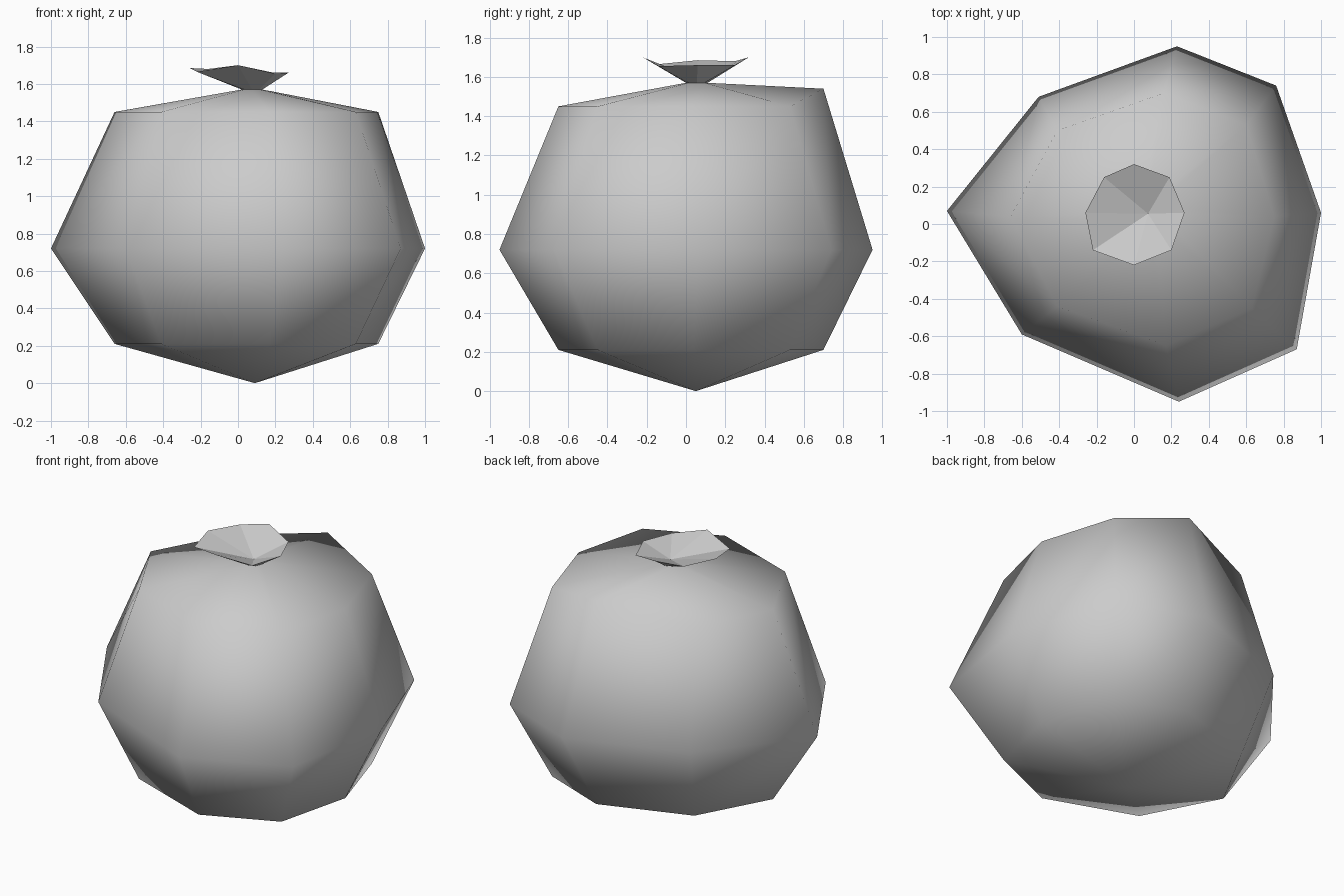
import bpy
import bmesh
from math import cos, sin, radians
from mathutils import Vector

default_cube = bpy.data.objects.get("Cube")
if default_cube:
    bpy.data.objects.remove(default_cube, do_unlink=True)


def make_material(name, colour):
    material = bpy.data.materials.new(name)
    material.use_nodes = True
    material.diffuse_color = colour
    shader = material.node_tree.nodes["Principled BSDF"]
    shader.inputs["Base Color"].default_value = colour
    return material


def at_height(outline, height):
    return [Vector((x, y, height)) for x, y in outline]


def bridge(bm, lower, upper):
    """Join two rings with the same number of points by a band of quads."""
    count = len(lower)
    for i in range(count):
        j = (i + 1) % count
        bm.faces.new((lower[i], lower[j], upper[j], upper[i]))


def fan(bm, ring, tip):
    """Close a ring with triangles that meet at one point."""
    for i, vertex in enumerate(ring):
        bm.faces.new((vertex, ring[(i + 1) % len(ring)], tip))


def finish(bm, name, material, smooth):
    bmesh.ops.recalc_face_normals(bm, faces=bm.faces)
    for face in bm.faces:
        face.smooth = smooth
    mesh = bpy.data.meshes.new(name)
    bm.to_mesh(mesh)
    bm.free()
    mesh.materials.append(material)
    obj = bpy.data.objects.new(name, mesh)
    bpy.context.collection.objects.link(obj)
    return obj


cloth = make_material("grey cloth", (0.6, 0.6, 0.6, 1.0))

# Outlines run anticlockwise from the +x side
shoulder = [(0.75, 0.04), (0.6, 0.53), (0.16, 0.7), (-0.41, 0.5),
            (-0.66, 0.04), (-0.41, -0.44), (0.17, -0.65), (0.63, -0.45)]
belly = [(1.0, 0.06), (0.76, 0.74), (0.23, 0.95), (-0.51, 0.68),
         (-1.0, 0.07), (-0.6, -0.59), (0.24, -0.95), (0.87, -0.67)]
rim = [(0.27, 0.06, 1.66), (0.19, 0.25, 1.66), (0, 0.32, 1.7), (-0.16, 0.25, 1.68),
       (-0.26, 0.06, 1.685), (-0.22, -0.14, 1.665), (0, -0.22, 1.7), (0.2, -0.14, 1.655)]
neck_centre = Vector((0.075, 0.055, 1.57))
neck = [neck_centre + 0.055 * Vector((cos(radians(a)), sin(radians(a)), 0))
        for a in range(0, 360, 45)]

# Sagging sack body, with one shoulder corner pulled up at the back
top_ring = at_height(shoulder, 1.45)
top_ring[2].z = 1.54
bm = bmesh.new()
rings = [[bm.verts.new(p) for p in ring]
         for ring in (at_height(shoulder, 0.21), at_height(belly, 0.72), top_ring, neck)]
for lower, upper in zip(rings, rings[1:]):
    bridge(bm, lower, upper)
fan(bm, rings[0], bm.verts.new((0.09, 0.05, 0)))
fan(bm, rings[-1], bm.verts.new(neck_centre))
finish(bm, "sack_body", cloth, smooth=True)

# Flared, gathered opening above the tie
bm = bmesh.new()
neck_ring = [bm.verts.new(p) for p in neck]
rim_ring = [bm.verts.new(p) for p in rim]
bridge(bm, neck_ring, rim_ring)
fan(bm, rim_ring, bm.verts.new(neck_centre + Vector((0, 0, 0.02))))
fan(bm, neck_ring, bm.verts.new(neck_centre))
finish(bm, "sack_mouth", cloth, smooth=False)
